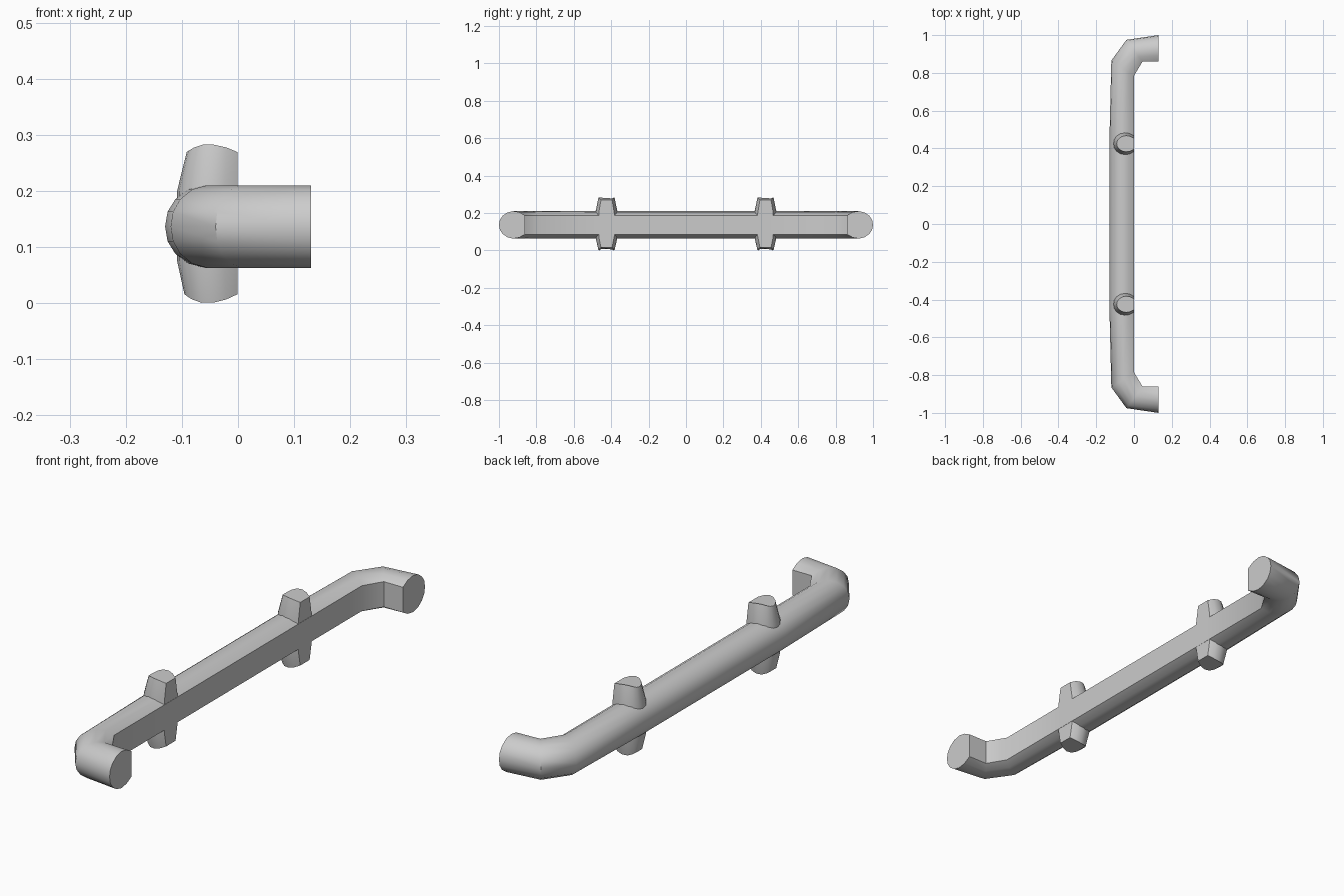
import bpy, bmesh
from mathutils import Vector

if "Cube" in bpy.data.objects:
    bpy.data.objects.remove(bpy.data.objects["Cube"])

# D-shaped half profile: (depth from flat back, half width), both 0..1
HALF = [(0.0, 0.69), (0.22, 0.92), (0.46, 1.0), (0.68, 0.90),
        (0.86, 0.66), (0.965, 0.36)]
PROFILE = HALF + [(1.0, 0.0)] + [(d, -s) for d, s in reversed(HALF)]
ZC = 0.1365


def loft(name, rings):
    """Skin a list of equal-length rings and cap both ends."""
    bm = bmesh.new()
    loops = [[bm.verts.new(p) for p in ring] for ring in rings]
    n = len(loops[0])
    for a, b in zip(loops, loops[1:]):
        for i in range(n):
            j = (i + 1) % n
            bm.faces.new((a[i], a[j], b[j], b[i]))
    bm.faces.new(loops[0])
    bm.faces.new(loops[-1])
    bmesh.ops.recalc_face_normals(bm, faces=bm.faces)
    mesh = bpy.data.meshes.new(name)
    bm.to_mesh(mesh)
    bm.free()
    obj = bpy.data.objects.new(name, mesh)
    bpy.context.collection.objects.link(obj)
    bpy.ops.object.select_all(action='DESELECT')
    obj.select_set(True)
    bpy.context.view_layer.objects.active = obj
    bpy.ops.object.shade_smooth_by_angle(angle=0.7)
    return obj


# Bumper bar: (inner x, inner y, outer x, outer y) stations for one half
stations = [(0.13, 0.86, 0.13, 1.0),
            (0.045, 0.86, -0.04, 0.975),
            (0.0, 0.785, -0.12, 0.865),
            (0.0, 0.45, -0.13, 0.45)]
stations += [(a, -b, c, -d) for a, b, c, d in reversed(stations)]
bar = []
for ix, iy, ox, oy in stations:
    inner, outer = Vector((ix, iy, ZC)), Vector((ox, oy, ZC))
    bar.append([inner.lerp(outer, d) + Vector((0, 0, s * 0.0735))
                for d, s in PROFILE])
loft("bumper_bar", bar)


# Overriders: upright tapered studs with slightly domed ends
def stud_ring(y, z, depth, half, dome=0.0):
    return [(-0.0005 - d * depth, y + s * half,
             z + dome * (1 - ((d - 0.6) / 0.6) ** 2 if d < 0.6
                         else 1 - ((d - 0.6) / 0.4) ** 2))
            for d, s in PROFILE]


for side, label in ((1, "left"), (-1, "right")):
    y = side * 0.425
    loft("overrider_" + label, [
        stud_ring(y, 0.016, 0.095, 0.043, -0.016),
        stud_ring(y, 0.075, 0.108, 0.060),
        stud_ring(y, 0.200, 0.108, 0.060),
        stud_ring(y, 0.269, 0.091, 0.043, 0.014)])
